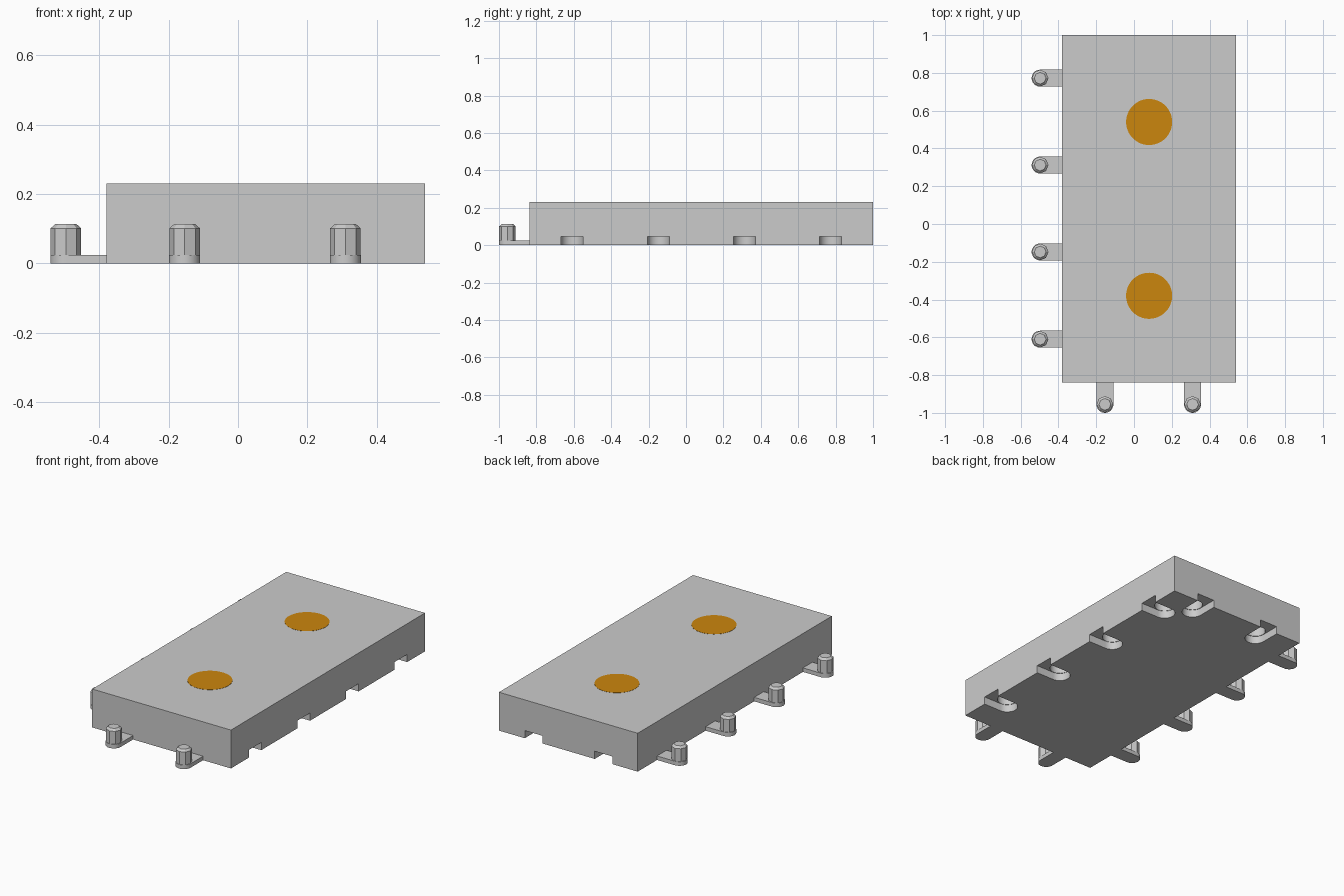
import bpy, bmesh
from math import pi, sin, cos
from mathutils import Matrix, Vector

if "Cube" in bpy.data.objects:
    bpy.data.objects.remove(bpy.data.objects["Cube"])

X0, X1, Y0, Y1, H = -0.38, 0.54, -0.838, 1.0, 0.23
ROWS = [0.772, 0.312, -0.148, -0.61]     # connector rows along y
COLS = [-0.154, 0.31]                    # connector columns along x
OFF = 0.117                              # peg distance from the edge


def finish(name, bm, smooth=False):
    bmesh.ops.recalc_face_normals(bm, faces=bm.faces)
    me = bpy.data.meshes.new(name)
    bm.to_mesh(me)
    bm.free()
    ob = bpy.data.objects.new(name, me)
    bpy.context.collection.objects.link(ob)
    bpy.ops.object.select_all(action='DESELECT')
    ob.select_set(True)
    bpy.context.view_layer.objects.active = ob
    if smooth:
        bpy.ops.object.shade_smooth_by_angle(angle=0.5)
    return ob


def u_prism(bm, x, y, turn, r, length, z0, z1, n=16):
    """Round-ended bar: round end centred at x, y, straight end at +length."""
    pts = [(length, -r), (length, r)]
    pts += [(r * cos(pi / 2 + pi * i / n), r * sin(pi / 2 + pi * i / n)) for i in range(n + 1)]
    m = Matrix.Translation((x, y, 0)) @ Matrix.Rotation(turn, 4, 'Z')
    face = bm.faces.new([bm.verts.new(m @ Vector((a, b, z0))) for a, b in pts])
    ext = bmesh.ops.extrude_face_region(bm, geom=[face])['geom']
    bmesh.ops.translate(bm, vec=(0, 0, z1 - z0), verts=[g for g in ext if isinstance(g, bmesh.types.BMVert)])


def post(bm, x, y, r0, r1, z0, z1, n):
    bmesh.ops.create_cone(bm, cap_ends=True, segments=n, radius1=r0, radius2=r1, depth=z1 - z0,
                          matrix=Matrix.Translation((x, y, (z0 + z1) / 2)))


def peg(bm, x, y):
    # octagonal post with a chamfered top
    rings = []
    for r, z in [(0.044, 0), (0.044, 0.101), (0.031, 0.113)]:
        rings.append([bm.verts.new((x + r * cos(i * pi / 4), y + r * sin(i * pi / 4), z)) for i in range(8)])
    bm.faces.new(rings[0])
    bm.faces.new(rings[-1])
    for a, b in zip(rings, rings[1:]):
        for i in range(8):
            j = (i + 1) % 8
            bm.faces.new((a[i], a[j], b[j], b[i]))


# where pegs stick out, and the matching sockets on the opposite edges
pegs = [(X0 - OFF, y, 0) for y in ROWS] + [(x, Y0 - OFF, pi / 2) for x in COLS]
sockets = [(X1 - OFF, y, 0) for y in ROWS] + [(x, Y1 - OFF, pi / 2) for x in COLS]

# tile body
bm = bmesh.new()
bmesh.ops.create_cube(bm, size=1)
bmesh.ops.transform(bm, verts=bm.verts, matrix=Matrix.Translation(((X0 + X1) / 2, (Y0 + Y1) / 2, H / 2))
                    @ Matrix.Diagonal((X1 - X0, Y1 - Y0, H, 1)))
body = finish("tile_body", bm)

# slots and peg holes cut from the underside
slots, holes = bmesh.new(), bmesh.new()
for x, y, turn in sockets:
    u_prism(slots, x, y, turn, 0.059, 0.2, -0.05, 0.046)
    post(holes, x, y, 0.056, 0.056, -0.06, 0.135, 32)
for name, bm in (("slot_cutter", slots), ("hole_cutter", holes)):
    cutter = finish(name, bm)
    cutter.hide_render = True
    bpy.context.view_layer.objects.active = body
    mod = body.modifiers.new(name, 'BOOLEAN')
    mod.operation, mod.solver, mod.object = 'DIFFERENCE', 'EXACT', cutter
    bpy.ops.object.modifier_apply(modifier=name)
    bpy.data.objects.remove(cutter)
body.select_set(True)
bpy.ops.object.shade_smooth_by_angle(angle=0.5)

# connector tabs and pegs
tabs, posts = bmesh.new(), bmesh.new()
for x, y, turn in pegs:
    u_prism(tabs, x, y, turn, 0.045, OFF + 0.002, 0, 0.024)
    peg(posts, x, y)
finish("connector_tabs", tabs, True)
finish("connector_pegs", posts)

# inlaid orange spots
orange = bpy.data.materials.new("orange")
orange.diffuse_color = (0.6, 0.24, 0.004, 1)
orange.use_nodes = True
orange.node_tree.nodes["Principled BSDF"].inputs["Base Color"].default_value = orange.diffuse_color
bm = bmesh.new()
for y in (0.54, -0.38):
    post(bm, 0.08, y, 0.122, 0.122, H - 0.01, H + 0.001, 64)
finish("top_spots", bm, True).data.materials.append(orange)
